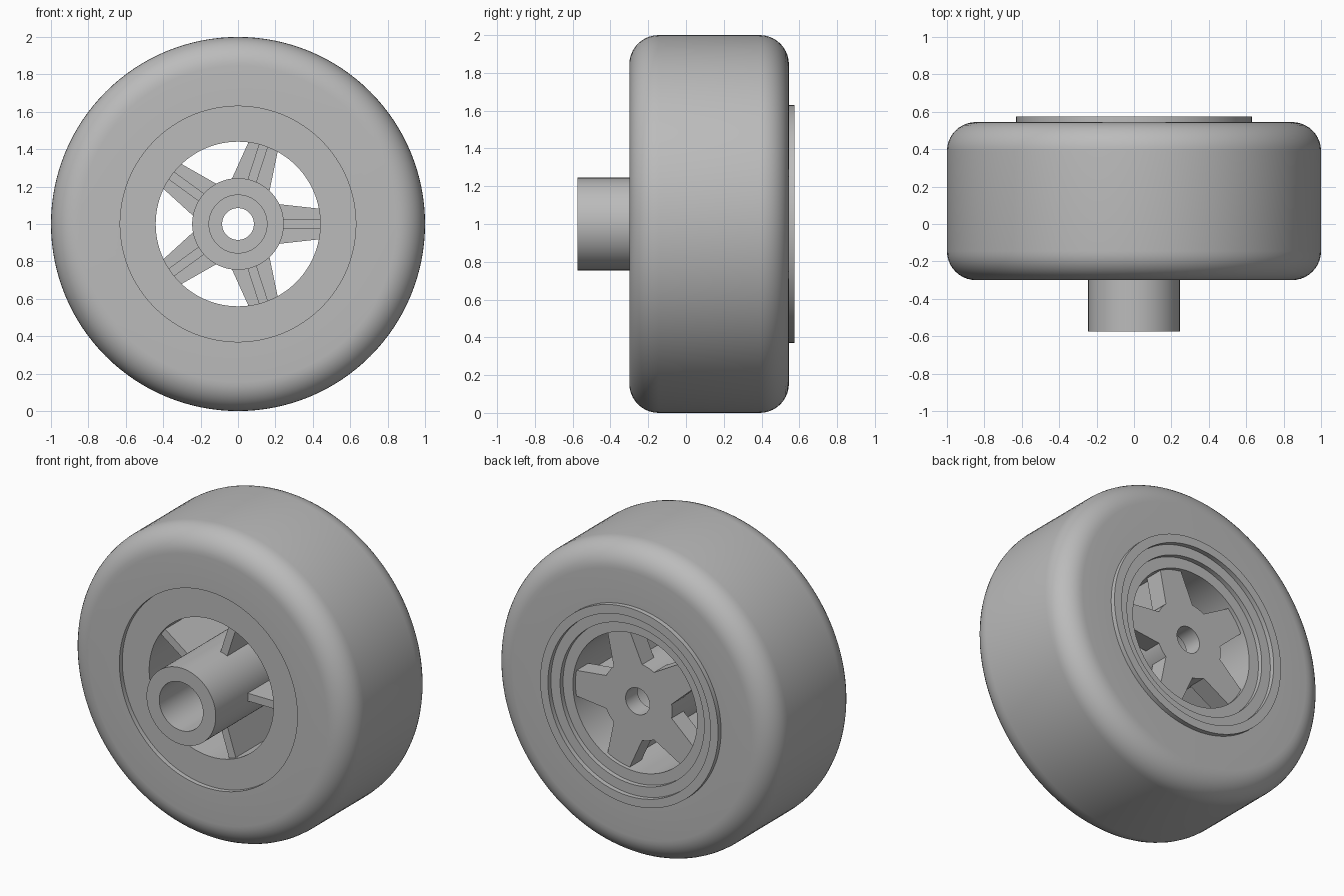
import bpy, bmesh, math
from mathutils import Matrix, Vector

cube = bpy.data.objects.get("Cube")
if cube:
    bpy.data.objects.remove(cube, do_unlink=True)

GREY = (0.5, 0.5, 0.5, 1)
mat = bpy.data.materials.new("plain grey")
mat.use_nodes = True
mat.diffuse_color = GREY
mat.node_tree.nodes["Principled BSDF"].inputs["Base Color"].default_value = GREY

CENTRE = Vector((0, 0, 1))
SPOKES = 5


def finish(bm, name, smooth=True):
    bmesh.ops.recalc_face_normals(bm, faces=bm.faces)
    mesh = bpy.data.meshes.new(name)
    bm.to_mesh(mesh)
    bm.free()
    mesh.materials.append(mat)
    obj = bpy.data.objects.new(name, mesh)
    bpy.context.collection.objects.link(obj)
    if smooth:
        bpy.ops.object.select_all(action="DESELECT")
        obj.select_set(True)
        bpy.context.view_layer.objects.active = obj
        bpy.ops.object.shade_smooth_by_angle(angle=math.radians(30))
    return obj


def lathe(name, profile, steps=128):
    """Turn a closed (radius, y) outline around the axle."""
    bm = bmesh.new()
    verts = [bm.verts.new((r, y, 1)) for r, y in profile]
    edges = [bm.edges.new((v, verts[i - 1])) for i, v in enumerate(verts)]
    bmesh.ops.spin(bm, geom=verts + edges, cent=CENTRE, axis=(0, 1, 0),
                   angle=math.tau, steps=steps, use_merge=True)
    bmesh.ops.remove_doubles(bm, verts=bm.verts, dist=1e-5)
    return finish(bm, name)


def spoke(name, outline, y0, y1, turn):
    """Extrude an (along, across) outline from y0 to y1, turned about the axle."""
    bm = bmesh.new()
    face = bm.faces.new([bm.verts.new((a, y0, c)) for a, c in outline])
    ext = bmesh.ops.extrude_face_region(bm, geom=[face])["geom"]
    moved = [g for g in ext if isinstance(g, bmesh.types.BMVert)]
    bmesh.ops.translate(bm, verts=moved, vec=(0, y1 - y0, 0))
    matrix = Matrix.Translation(CENTRE) @ Matrix.Rotation(turn, 4, "Y")
    bmesh.ops.transform(bm, matrix=matrix, verts=bm.verts)
    return finish(bm, name, smooth=False)


# Tyre with rounded shoulders
FRONT, BACK, SHOULDER = -0.30, 0.545, 0.155


def shoulder(y, start):
    angles = [start + math.pi / 2 * i / 10 for i in range(11)]
    return [(1 - SHOULDER + SHOULDER * math.cos(a), y + SHOULDER * math.sin(a))
            for a in angles]


lathe("tyre", [(0.63, FRONT)] + shoulder(FRONT + SHOULDER, -math.pi / 2)
      + shoulder(BACK - SHOULDER, 0) + [(0.63, BACK)])

# Rim, set in at the front, stepped at the back
lathe("rim", [(0.44, -0.27), (0.63, -0.27), (0.63, 0.575), (0.575, 0.575),
              (0.575, 0.545), (0.51, 0.545), (0.51, 0.515), (0.44, 0.515)])

# Hub with a wide front socket and a narrow axle hole
lathe("hub", [(0.155, -0.575), (0.245, -0.575), (0.245, 0.49),
              (0.085, 0.49), (0.085, 0.37), (0.155, 0.37)], 96)

# Tapered spokes at the back, each with a thin stiffening rib in front
arm = [(0.2, -0.108), (0.46, -0.079), (0.46, 0.079), (0.2, 0.108)]
rib = [(0.2, -0.025), (0.46, -0.025), (0.46, 0.025), (0.2, 0.025)]
for i in range(SPOKES):
    turn = math.tau * i / SPOKES
    spoke(f"spoke_{i + 1}", arm, 0.37, 0.49, turn)
    spoke(f"spoke_rib_{i + 1}", rib, -0.25, 0.38, turn)
